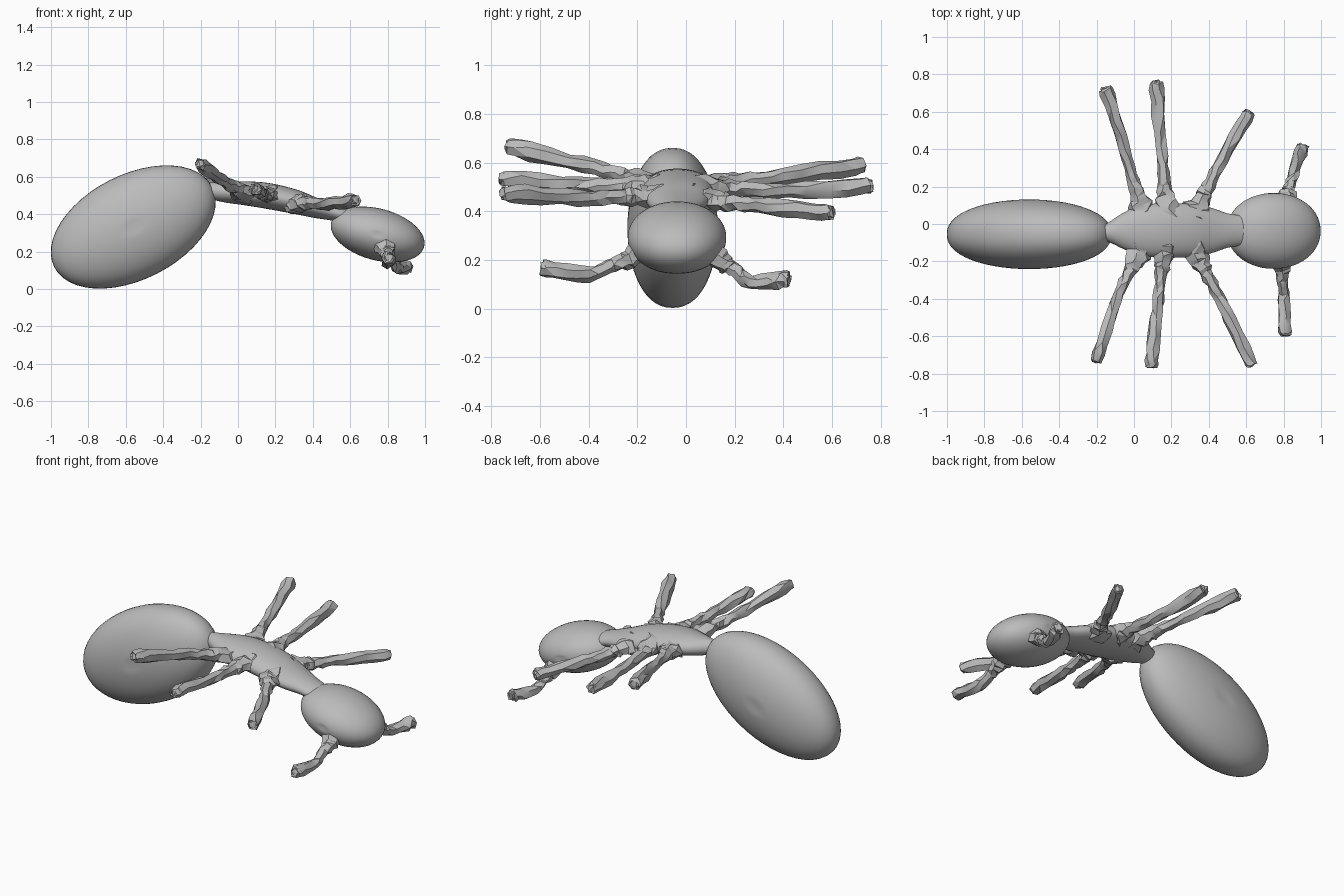
import bpy, bmesh, math, random
from mathutils import Vector, Matrix

cube = bpy.data.objects.get("Cube")
if cube:
    bpy.data.objects.remove(cube, do_unlink=True)

# One plain grey for the whole insect
grey = bpy.data.materials.new("plain_grey")
grey.use_nodes = True
COLOR = (0.5, 0.5, 0.5, 1)
grey.diffuse_color = COLOR
bsdf = next(n for n in grey.node_tree.nodes if n.type == 'BSDF_PRINCIPLED')
bsdf.inputs["Base Color"].default_value = COLOR


def finish(name, bm, angle):
    bmesh.ops.recalc_face_normals(bm, faces=bm.faces)
    mesh = bpy.data.meshes.new(name)
    bm.to_mesh(mesh)
    bm.free()
    mesh.materials.append(grey)
    obj = bpy.data.objects.new(name, mesh)
    bpy.context.collection.objects.link(obj)
    bpy.ops.object.select_all(action='DESELECT')
    obj.select_set(True)
    bpy.context.view_layer.objects.active = obj
    bpy.ops.object.shade_smooth_by_angle(angle=math.radians(angle))
    return obj


def ellipsoid(name, center, radii, tilt, fullness):
    """Rounded body part, poles on the sides; fullness > 1 blunts the flanks."""
    bm = bmesh.new()
    bmesh.ops.create_uvsphere(bm, u_segments=48, v_segments=28, radius=1)
    turn = Matrix.Rotation(math.radians(-tilt), 3, 'Y')
    for v in bm.verts:
        x, y, z = v.co.x, v.co.z, v.co.y
        k = max(1 - y * y, 0) ** 0.5
        y = math.copysign(abs(y) ** (1 / fullness), y)
        if k < 0.01:
            y *= 0.96            # small dimple on each flank
        v.co = turn @ Vector((x * radii[0], y * radii[1], z * radii[2])) + Vector(center)
    return finish(name, bm, 60)


def spline(points, steps):
    """Catmull-Rom through (x, y, z, half width, half height) stations."""
    pts = [Vector(p) for p in points]
    out = []
    for i in range(len(pts) - 1):
        a, b, c, d = pts[max(i - 1, 0)], pts[i], pts[i + 1], pts[min(i + 2, len(pts) - 1)]
        for s in range(steps):
            t = s / steps
            out.append(0.5 * (2 * b + (c - a) * t + (2 * a - 5 * b + 4 * c - d) * t * t
                              + (3 * b - a - 3 * c + d) * t ** 3))
    return out + [pts[-1]]


def tube(name, stations, sides, steps, rough=0.0, seed=0, angle=30):
    """Swept tube; rough makes a knobbly, faceted limb."""
    rng = random.Random(seed)
    path = spline(stations, steps)
    centers = [Vector(p[:3]) for p in path]
    bm = bmesh.new()
    rings = []
    for i, p in enumerate(path):
        t = (centers[min(i + 1, len(path) - 1)] - centers[max(i - 1, 0)]).normalized()
        side = t.cross(Vector((0, 0, 1))).normalized()
        up = side.cross(t)
        twist = rough * rng.uniform(-1, 1) + i * rough * 0.6
        ring = []
        for j in range(sides):
            a = math.tau * j / sides + twist
            r = 1 + rough * rng.uniform(-1, 1)
            ring.append(bm.verts.new(centers[i] + r * (side * math.cos(a) * p[3] + up * math.sin(a) * p[4])
                                     + t * rough * 0.04 * rng.uniform(-1, 1)))
        rings.append(ring)
    for r0, r1 in zip(rings, rings[1:]):
        for j in range(sides):
            k = (j + 1) % sides
            bm.faces.new((r0[j], r0[k], r1[k], r1[j]))
    bm.faces.new(rings[0])
    bm.faces.new(rings[-1])
    if rough:
        bmesh.ops.triangulate(bm, faces=bm.faces)
    return finish(name, bm, angle)


def limb(name, base, mid, tip, seed, r=0.034, inner=None):
    """Leg or feeler: flared root, rough shaft, blunt pointed end."""
    b, m, t = Vector(base), Vector(mid), Vector(tip)
    root = Vector(inner) if inner else b - (m - b).normalized() * 0.1
    near = b.lerp(m, 0.35)
    last = m.lerp(t, 0.88)
    stations = [(*root, r * 2.4, r * 1.7), (*b, r * 1.55, r * 1.25), (*near, r, r),
                (*m, r * 0.95, r * 0.95), (*last, r * 1.1, r * 1.1), (*t, r * 0.6, r * 0.6)]
    return tube(name, stations, 6, 4, 0.2, seed, 28)


# Rounded abdomen and head
ellipsoid("abdomen", (-0.56, -0.055, 0.332), (0.474, 0.186, 0.28), 27, 1.12)
ellipsoid("head", (0.747, -0.037, 0.292), (0.257, 0.203, 0.138), -15, 1.05)

# Thorax with a narrow waist and neck
tube("thorax", [
    (-0.22, -0.045, 0.53, 0.025, 0.03),
    (-0.14, -0.045, 0.525, 0.05, 0.045),
    (-0.06, -0.04, 0.518, 0.095, 0.056),
    (0.04, -0.035, 0.512, 0.135, 0.064),
    (0.16, -0.035, 0.498, 0.145, 0.069),
    (0.30, -0.035, 0.468, 0.142, 0.065),
    (0.41, -0.035, 0.435, 0.122, 0.054),
    (0.50, -0.035, 0.412, 0.092, 0.045),
    (0.58, -0.035, 0.39, 0.08, 0.04)], 28, 4, angle=60)

# Six legs
limb("back_left_leg", (0.025, 0.13, 0.515), (-0.05, 0.40, 0.545), (-0.155, 0.73, 0.59), 1)
limb("back_right_leg", (0.00, -0.20, 0.53), (-0.10, -0.42, 0.59), (-0.205, -0.735, 0.67), 2)
limb("middle_left_leg", (0.17, 0.13, 0.495), (0.145, 0.42, 0.485), (0.115, 0.765, 0.505), 3)
limb("middle_right_leg", (0.155, -0.20, 0.505), (0.125, -0.45, 0.51), (0.09, -0.765, 0.535), 4)
limb("front_left_leg", (0.36, 0.13, 0.445), (0.47, 0.34, 0.42), (0.615, 0.60, 0.395), 5)
limb("front_right_leg", (0.355, -0.20, 0.46), (0.48, -0.44, 0.455), (0.63, -0.755, 0.475), 6)

# Two feelers low on the head
limb("left_feeler", (0.82, 0.155, 0.19), (0.855, 0.27, 0.11), (0.905, 0.425, 0.12), 7, 0.033,
     (0.80, 0.08, 0.26))
limb("right_feeler", (0.79, -0.235, 0.205), (0.80, -0.40, 0.142), (0.808, -0.595, 0.168), 8, 0.033,
     (0.785, -0.15, 0.26))
